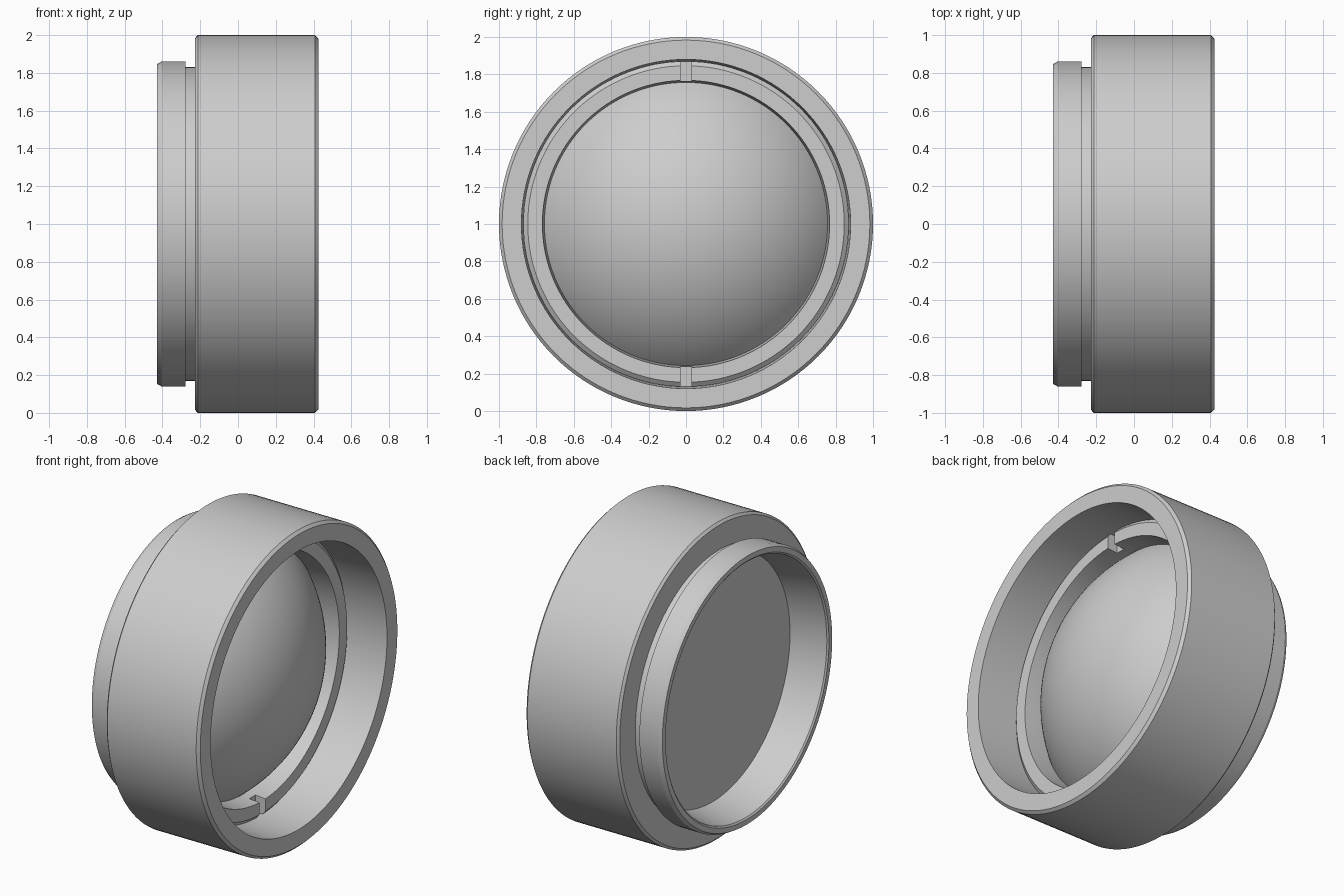
import bpy, bmesh, math
from mathutils import Matrix, Vector

cube = bpy.data.objects.get("Cube")
if cube:
    bpy.data.objects.remove(cube, do_unlink=True)

SEGMENTS = 128
CENTRE = Vector((0, 0, 1))

grey = bpy.data.materials.new("mid grey")
grey.use_nodes = True
grey.diffuse_color = (0.61, 0.61, 0.61, 1)
grey.node_tree.nodes["Principled BSDF"].inputs["Base Color"].default_value = (0.61, 0.61, 0.61, 1)


def make_object(name, bm):
    mesh = bpy.data.meshes.new(name)
    bm.to_mesh(mesh)
    bm.free()
    obj = bpy.data.objects.new(name, mesh)
    obj.location = CENTRE
    mesh.materials.append(grey)
    bpy.context.collection.objects.link(obj)
    return obj


def lathe(name, profile, closed=True):
    """Spin an (x, radius) profile around the x axis."""
    bm = bmesh.new()
    verts = [bm.verts.new((x, 0, r)) for x, r in profile]
    pairs = list(zip(verts, verts[1:]))
    if closed:
        pairs.append((verts[-1], verts[0]))
    edges = [bm.edges.new(p) for p in pairs]
    bmesh.ops.spin(bm, geom=verts + edges, cent=(0, 0, 0), axis=(1, 0, 0),
                   angle=math.tau, steps=SEGMENTS)
    bmesh.ops.remove_doubles(bm, verts=bm.verts, dist=1e-5)
    bmesh.ops.recalc_face_normals(bm, faces=bm.faces)
    return make_object(name, bm)


def smooth(obj):
    bpy.ops.object.select_all(action='DESELECT')
    obj.select_set(True)
    bpy.context.view_layer.objects.active = obj
    bpy.ops.object.shade_smooth_by_angle(angle=math.radians(25))


# Housing: wide barrel, neck, rear mounting rim and both bores
housing = lathe("housing", [
    (0.425, 0.88), (0.425, 0.983), (0.408, 1.0), (-0.213, 1.0), (-0.227, 0.985),
    (-0.227, 0.83), (-0.277, 0.83), (-0.277, 0.86), (-0.405, 0.86), (-0.428, 0.847),
    (-0.428, 0.815), (-0.42, 0.805), (-0.18, 0.765), (0.02, 0.765), (0.02, 0.868)])

# Lens: flat back and spherical front
EDGE_X, EDGE_R, SPHERE_R = 0.042, 0.757, 0.98
sphere_x = EDGE_X - math.sqrt(SPHERE_R ** 2 - EDGE_R ** 2)
edge_angle = math.asin(EDGE_R / SPHERE_R)
STEPS = 28
dome = []
for i in range(STEPS + 1):
    a = edge_angle * (1 - i / STEPS)
    dome.append((sphere_x + SPHERE_R * math.cos(a), SPHERE_R * math.sin(a)))
lens = lathe("lens", [(-0.19, 0), (-0.19, 0.767), (0.02, 0.767), (0.02, EDGE_R)] + dome,
             closed=False)

# Retaining ring in front of the lens
ring = lathe("retaining_ring", [
    (0.02, 0.757), (0.042, 0.757), (0.17, 0.768), (0.17, 0.846),
    (0.158, 0.86), (0.15, 0.87), (0.02, 0.87)])

# Two spanner notches cut into the ring, top and bottom
bm = bmesh.new()
for side in (1, -1):
    bmesh.ops.create_cube(bm, size=1, matrix=Matrix.Translation((0.15, 0, side * 0.81))
                          @ Matrix.Diagonal((0.10, 0.06, 0.2, 1)))
cutter = make_object("notch_cutter", bm)
cutter.hide_render = True
mod = ring.modifiers.new("notches", 'BOOLEAN')
mod.operation = 'DIFFERENCE'
mod.solver = 'EXACT'
mod.object = cutter
bpy.context.view_layer.objects.active = ring
bpy.ops.object.modifier_apply(modifier=mod.name)
bpy.data.objects.remove(cutter, do_unlink=True)

for part in (housing, lens, ring):
    smooth(part)
